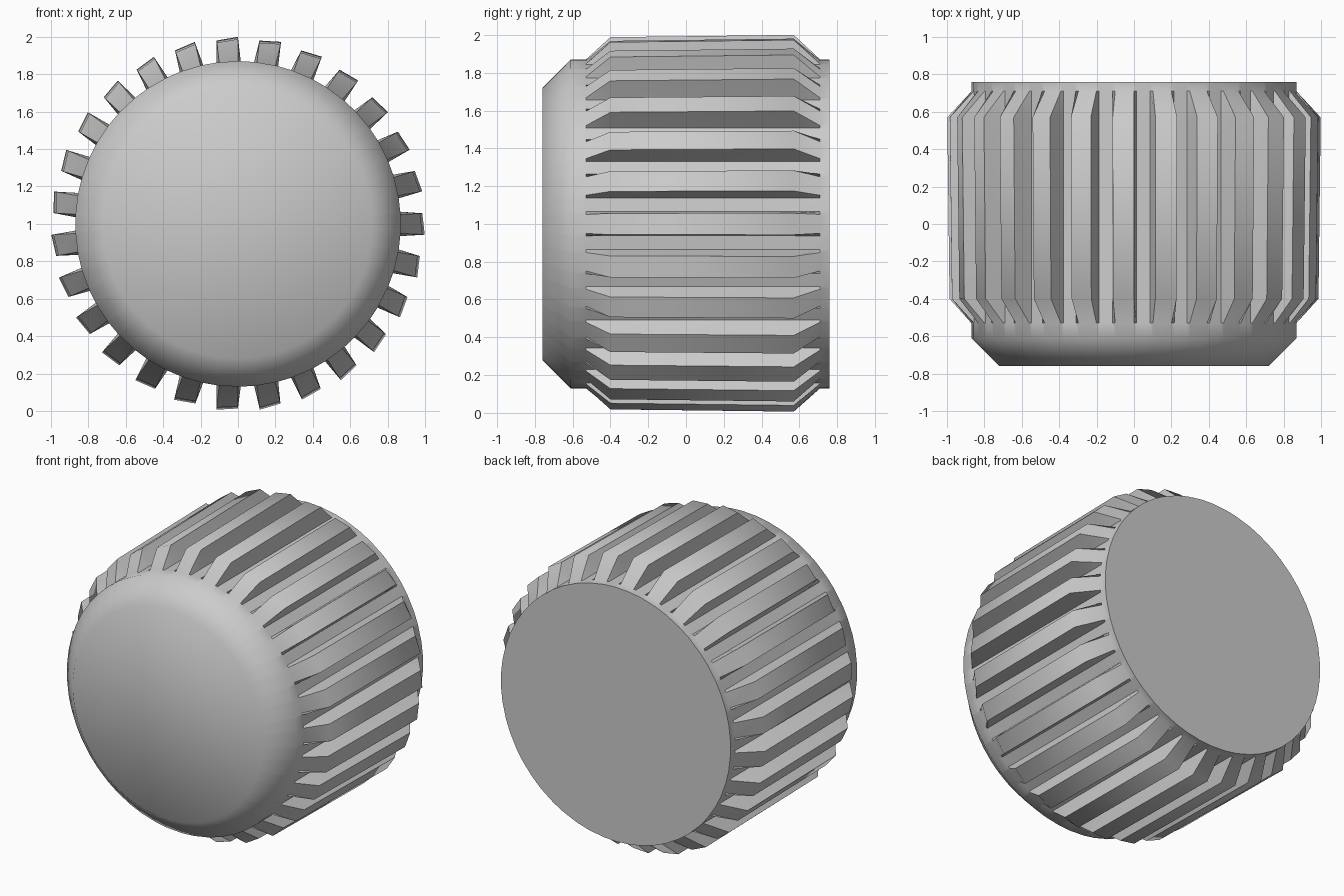
import bpy, bmesh
from math import sin, cos, pi, radians

if "Cube" in bpy.data.objects:
    bpy.data.objects.remove(bpy.data.objects["Cube"])

TEETH = 27
CENTRE_Z = 1.0
# (y, body radius, tooth tip radius) from the front to the back
STATIONS = [(-0.76, 0.72, 0.72), (-0.61, 0.87, 0.87), (-0.53, 0.87, 0.87),
            (-0.40, 0.87, 0.988), (0.57, 0.87, 1.0),
            (0.71, 0.87, 0.87), (0.76, 0.87, 0.87)]
BASE_HALF, TIP_HALF = radians(4.3), radians(3.3)


def ring(bm, y, body, tip):
    """One cross-section: base, tip, tip, base for each tooth."""
    verts = []
    lean = 0.013 if tip > body else 0.0   # tooth tops are slightly slanted
    for i in range(TEETH):
        mid = 2 * pi * i / TEETH
        for off, r in ((-BASE_HALF, body), (-TIP_HALF, tip),
                       (TIP_HALF, tip - lean), (BASE_HALF, body)):
            a = mid + off
            verts.append(bm.verts.new((r * cos(a), y, CENTRE_Z + r * sin(a))))
    return verts


# Ribbed cap body, lofted through all cross-sections
bm = bmesh.new()
rings = [ring(bm, *s) for s in STATIONS]
for r0, r1 in zip(rings, rings[1:]):
    n = len(r0)
    for i in range(n):
        j = (i + 1) % n
        bm.faces.new((r0[i], r0[j], r1[j], r1[i]))

# Front and back discs
bm.faces.new(rings[0])
bm.faces.new(rings[-1])
bmesh.ops.recalc_face_normals(bm, faces=bm.faces)

mesh = bpy.data.meshes.new("ribbed_knob")
bm.to_mesh(mesh)
bm.free()
knob = bpy.data.objects.new("ribbed_knob", mesh)
bpy.context.collection.objects.link(knob)

# Soft front chamfer, crisp tooth edges
bpy.context.view_layer.objects.active = knob
knob.select_set(True)
bpy.ops.object.shade_smooth_by_angle(angle=radians(50))
